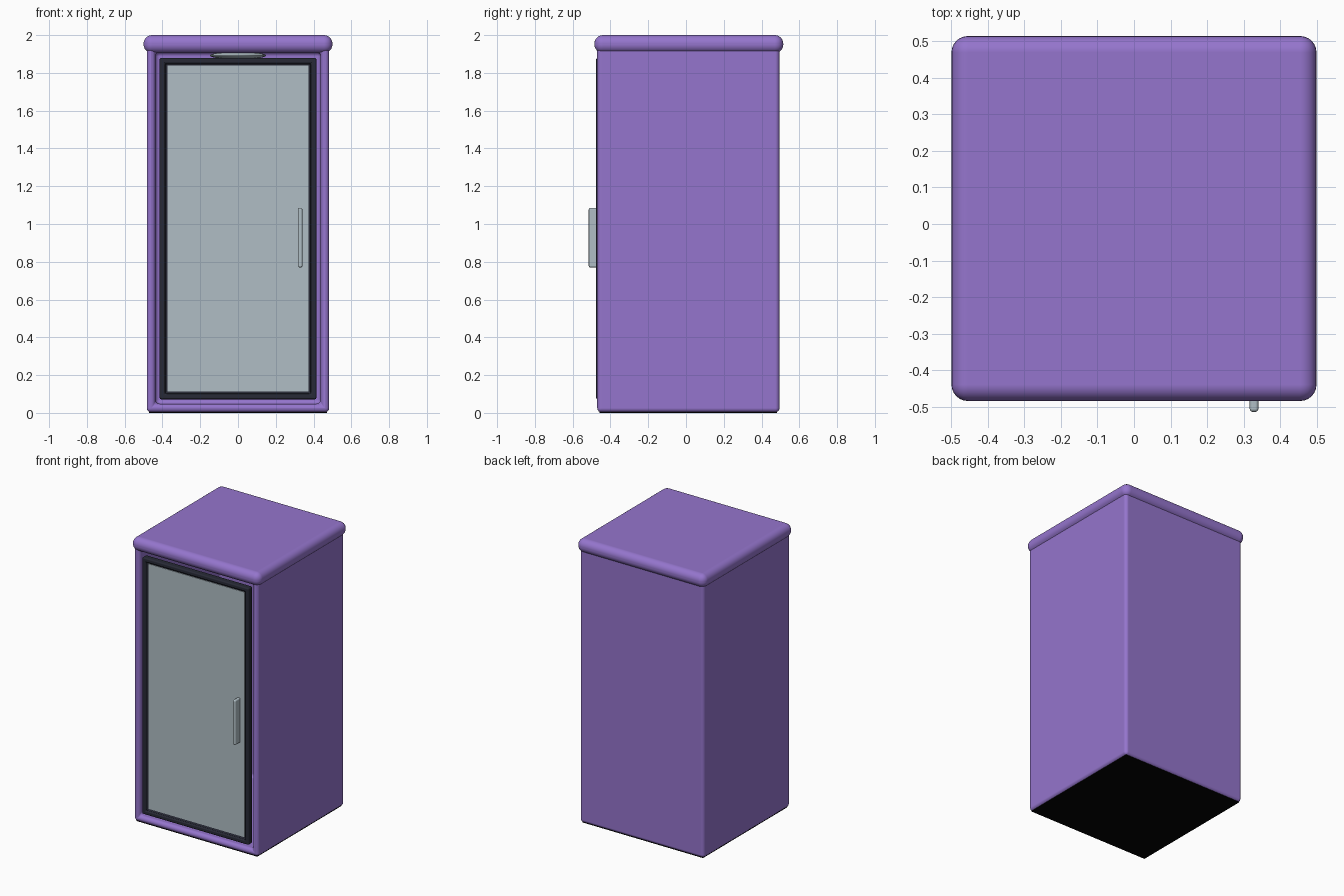
import bpy, bmesh
from mathutils import Vector

cube = bpy.data.objects.get("Cube")
if cube:
    bpy.data.objects.remove(cube, do_unlink=True)


def material(name, rgb):
    m = bpy.data.materials.new(name)
    m.use_nodes = True
    m.diffuse_color = (*rgb, 1)
    m.node_tree.nodes["Principled BSDF"].inputs["Base Color"].default_value = (*rgb, 1)
    return m


purple = material("purple paint", (0.30, 0.178, 0.61))
glass = material("pale blue grey", (0.434, 0.515, 0.558))
dark = material("dark frame", (0.021, 0.023, 0.037))
black = material("black underside", (0.001, 0.001, 0.001))


def box(name, lo, hi, mat, bevel=0.0, segments=4, inset=0.0, depth=0.0):
    """Box between two corners; inset and depth sink a recess in its front."""
    lo, hi = Vector(lo), Vector(hi)
    bm = bmesh.new()
    bmesh.ops.create_cube(bm, size=1)
    for v in bm.verts:
        v.co = (lo + hi) / 2 + v.co * (hi - lo)
    if inset:
        bm.normal_update()
        front = min(bm.faces, key=lambda f: f.calc_center_median().y)
        bmesh.ops.inset_region(bm, faces=[front], thickness=inset)
        pocket = bmesh.ops.extrude_face_region(bm, geom=[front])["geom"]
        bmesh.ops.delete(bm, geom=[front], context='FACES')
        verts = [g for g in pocket if isinstance(g, bmesh.types.BMVert)]
        bmesh.ops.translate(bm, vec=(0, depth, 0), verts=verts)
    bmesh.ops.recalc_face_normals(bm, faces=bm.faces)
    mesh = bpy.data.meshes.new(name)
    bm.to_mesh(mesh)
    bm.free()
    ob = bpy.data.objects.new(name, mesh)
    bpy.context.collection.objects.link(ob)
    mesh.materials.append(mat)
    if bevel:
        mod = ob.modifiers.new("rounding", 'BEVEL')
        mod.width = bevel
        mod.segments = segments
        mod.limit_method = 'ANGLE'
        mod.harden_normals = True
        for p in mesh.polygons:
            p.use_smooth = True
    return ob


# Hollow cabin with rounded edges, and its roof slab
box("cabin_body", (-0.483, -0.47, 0.003), (0.483, 0.495, 1.955), purple, 0.025,
    inset=0.064, depth=0.90)
box("roof", (-0.5, -0.485, 1.905), (0.5, 0.515, 2.0), purple, 0.045, 6)
box("underside", (-0.47, -0.457, 0.0), (0.47, 0.482, 0.006), black)

# Glazed door
box("door_frame", (-0.415, -0.476, 0.072), (0.415, -0.43, 1.879), dark, 0.012, 3,
    inset=0.042, depth=0.018)
box("door_glass", (-0.374, -0.462, 0.113), (0.374, -0.456, 1.838), glass)

# Handle bar on the door
box("door_handle", (0.317, -0.515, 0.77), (0.341, -0.455, 1.085), glass, 0.009, 3)

# Ceiling lamp inside the cabin
bpy.ops.mesh.primitive_uv_sphere_add(segments=32, ring_count=12, location=(0, 0.01, 1.892))
lamp = bpy.context.object
lamp.name = "ceiling_lamp"
lamp.scale = (0.15, 0.15, 0.02)
lamp.data.materials.append(glass)
bpy.ops.object.shade_smooth()
